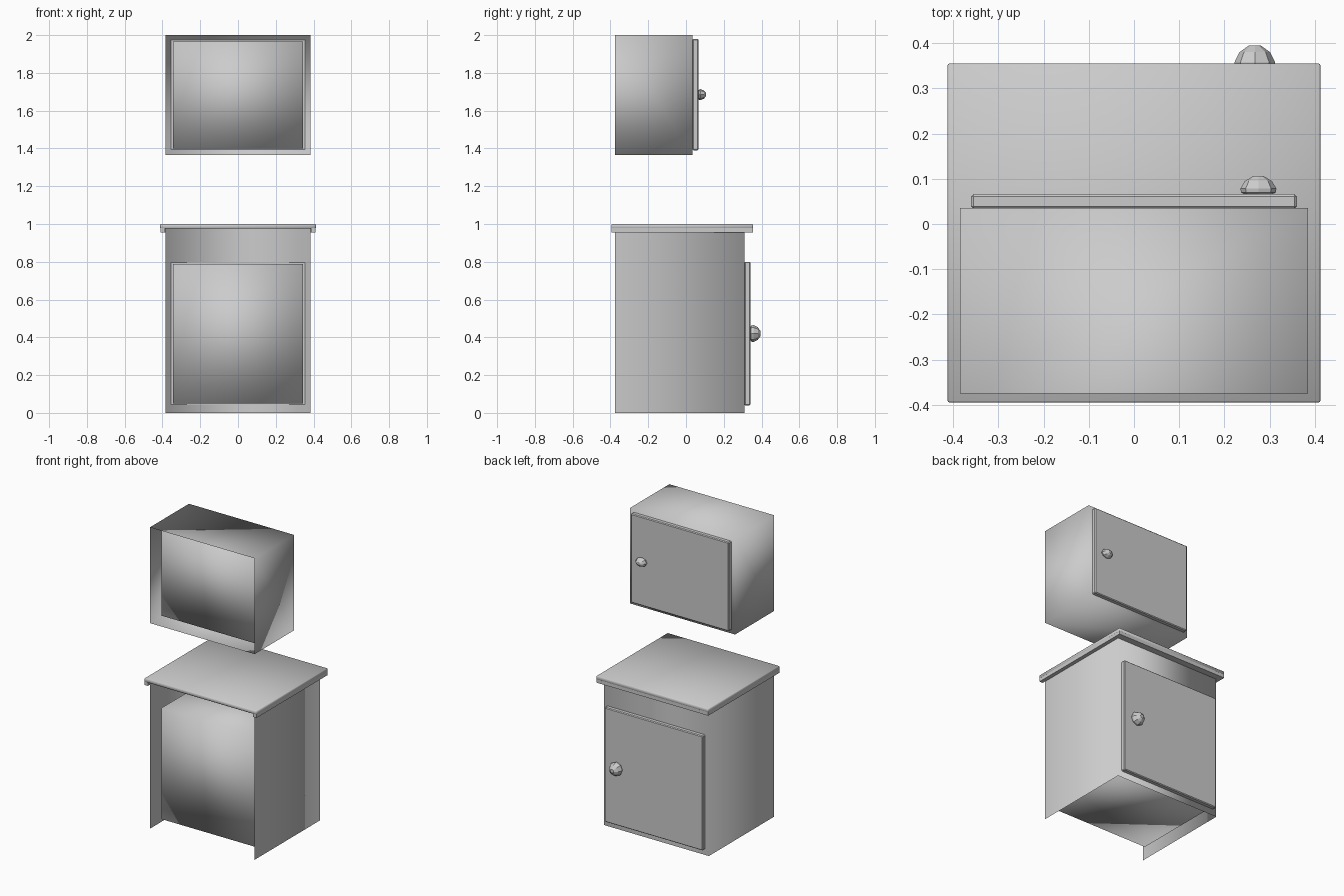
import bpy, bmesh, math
from mathutils import Matrix, Vector

cube = bpy.data.objects.get("Cube")
if cube:
    bpy.data.objects.remove(cube, do_unlink=True)

grey = bpy.data.materials.new("light grey")
grey.use_nodes = True
grey.diffuse_color = (0.6, 0.6, 0.6, 1)
grey.node_tree.nodes["Principled BSDF"].inputs["Base Color"].default_value = (0.6, 0.6, 0.6, 1)


def finish(name, bm, smooth):
    """Turn a bmesh into a named grey object."""
    mesh = bpy.data.meshes.new(name)
    for f in bm.faces:
        f.smooth = smooth
    bm.to_mesh(mesh)
    bm.free()
    mesh.materials.append(grey)
    obj = bpy.data.objects.new(name, mesh)
    bpy.context.collection.objects.link(obj)
    return obj


def box(name, lo, hi, open_sides=(), smooth=False, bevel=0.0):
    """Box between two corners; faces pointing along open_sides are left out."""
    lo, hi = Vector(lo), Vector(hi)
    bm = bmesh.new()
    bmesh.ops.create_cube(bm, size=1)
    bmesh.ops.scale(bm, vec=hi - lo, verts=bm.verts)
    bmesh.ops.translate(bm, vec=(lo + hi) / 2, verts=bm.verts)
    bm.normal_update()
    gone = [f for f in bm.faces if any(f.normal.dot(Vector(d)) > 0.9 for d in open_sides)]
    bmesh.ops.delete(bm, geom=gone, context='FACES')
    obj = finish(name, bm, smooth)
    if bevel:
        mod = obj.modifiers.new("soft edges", 'BEVEL')
        mod.width = bevel
        mod.segments = 1
    return obj


def knob(name, x, y, z, rx, rz, length):
    """Faceted knob, a short lathe pointing along +y."""
    profile = [(0.55, -0.1), (0.95, 0.08), (1.0, 0.3), (0.75, 0.72), (0.28, 1.0)]
    sides = 8
    bm = bmesh.new()
    rings = []
    for r, t in profile:
        rings.append([bm.verts.new((x + rx * r * math.cos(a), y + length * t, z + rz * r * math.sin(a)))
                      for a in (math.tau * i / sides for i in range(sides))])
    for a, b in zip(rings, rings[1:]):
        for i in range(sides):
            j = (i + 1) % sides
            bm.faces.new((a[i], a[j], b[j], b[i]))
    bm.faces.new(rings[0])
    bm.faces.new(rings[-1])
    bmesh.ops.recalc_face_normals(bm, faces=bm.faces)
    return finish(name, bm, False)


BACK, DOWN, UP = (0, -1, 0), (0, 0, -1), (0, 0, 1)


def cabinet(prefix, front, z0, z1, door_z0, door_z1, open_sides):
    """Thin carcass open towards -y, inner box and door on the +y side."""
    box(prefix + "_carcass", (-0.385, -0.375, z0), (0.385, front, z1), open_sides, smooth=True)
    box(prefix + "_inner_box", (-0.345, -0.31, door_z0 + 0.01), (0.345, front - 0.003, door_z1 - 0.013),
        smooth=True)
    box(prefix + "_door", (-0.36, front - 0.001, door_z0), (0.36, front + 0.031, door_z1), bevel=0.005)


# Lower and upper cabinets
cabinet("lower", 0.31, 0.0, 0.975, 0.04, 0.80, (BACK, DOWN, UP))
cabinet("upper", 0.035, 1.365, 2.0, 1.39, 1.98, (BACK,))

# Counter: slab with a drop lip on both ends and along the door side
box("counter_top", (-0.412, -0.395, 0.975), (0.412, 0.355, 1.0), smooth=True, bevel=0.004)
for side, s in (("left", 1), ("right", -1)):
    xs = sorted((s * 0.386, s * 0.411))
    box("counter_lip_" + side, (xs[0], -0.394, 0.955), (xs[1], 0.354, 0.978))
box("counter_lip_door_side", (-0.411, 0.311, 0.955), (0.411, 0.354, 0.978))

# Knobs
knob("lower_knob", 0.267, 0.341, 0.42, 0.045, 0.045, 0.054)
knob("upper_knob", 0.275, 0.066, 1.685, 0.040, 0.029, 0.040)
